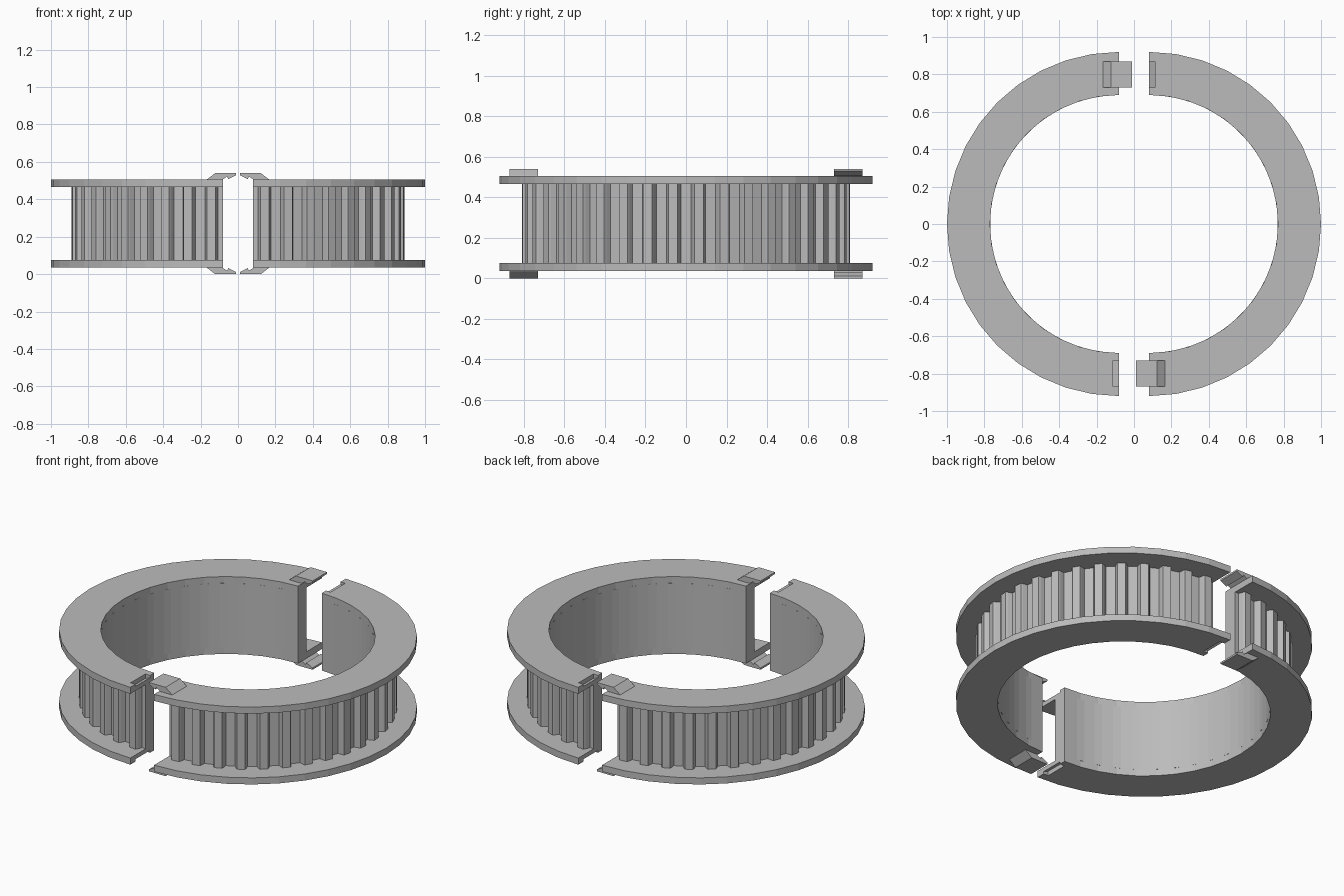
import bpy, bmesh
from math import sin, cos, radians

cube = bpy.data.objects.get("Cube")
if cube:
    bpy.data.objects.remove(cube, do_unlink=True)

HEIGHT = 0.54          # overall height, parts mirror about its middle
GAP = 0.08             # distance from the centre to each cut face
BORE, TOOTH, ROOT, RIM = 0.69, 0.81, 0.772, 0.92
STEP = 9               # degrees per tooth and per flange facet

grey = bpy.data.materials.new("light_grey")
grey.use_nodes = True
color = (0.5, 0.5, 0.5, 1)
grey.diffuse_color = color
bsdf = grey.node_tree.nodes["Principled BSDF"]
bsdf.inputs["Base Color"].default_value = color
bsdf.inputs["Roughness"].default_value = 0.6


def finish(name, bm):
    bmesh.ops.recalc_face_normals(bm, faces=bm.faces)
    mesh = bpy.data.meshes.new(name)
    bm.to_mesh(mesh)
    bm.free()
    mesh.materials.append(grey)
    obj = bpy.data.objects.new(name, mesh)
    bpy.context.collection.objects.link(obj)
    return obj


def place(x, y, z, side, flip):
    """Turn a point half way round for the other side, mirror it for the underside."""
    return (side * x, side * y, HEIGHT - z if flip else z)


def bore_radius(angle):
    """Keep the bore on the flat facets of a regular polygon."""
    return BORE * cos(radians(STEP / 2)) / cos(radians(angle % STEP - STEP / 2))


def half_ring(name, samples, z0, z1, side, flip=False):
    """Half ring swept through (angle, outer radius) samples."""
    bm = bmesh.new()
    loops = []
    for angle, outer in samples:
        c, s = cos(radians(angle)), sin(radians(angle))
        inner = bore_radius(angle)
        corners = ((inner, z0), (outer, z0), (outer, z1), (inner, z1))
        loops.append([bm.verts.new(place(GAP + r * c, r * s, z, side, flip)) for r, z in corners])
    for a, b in zip(loops, loops[1:]):
        for i in range(4):
            j = (i + 1) % 4
            bm.faces.new((a[i], a[j], b[j], b[i]))
    bm.faces.new(loops[0])
    bm.faces.new(loops[-1])
    return finish(name, bm)


def prism(name, profile, y0, y1, side, flip):
    """Extrude an x-z profile along y."""
    bm = bmesh.new()
    ends = [[bm.verts.new(place(x, y, z, side, flip)) for x, z in profile] for y in (y0, y1)]
    for end in ends:
        bm.faces.new(end)
    for i in range(len(profile)):
        j = (i + 1) % len(profile)
        bm.faces.new((ends[0][i], ends[0][j], ends[1][j], ends[1][i]))
    return finish(name, bm)


def cut(obj, cutter):
    mod = obj.modifiers.new("notch", "BOOLEAN")
    mod.operation = "DIFFERENCE"
    mod.solver = "EXACT"
    mod.object = cutter
    graph = bpy.context.evaluated_depsgraph_get()
    mesh = bpy.data.meshes.new_from_object(obj.evaluated_get(graph))
    obj.modifiers.clear()
    obj.data = mesh
    bpy.data.objects.remove(cutter, do_unlink=True)


# Toothed outline: one trapezoid groove centred on every step
groove = ((-2.9, TOOTH), (-2.5, TOOTH - 0.012), (-1.9, ROOT),
          (1.9, ROOT), (2.5, TOOTH - 0.012), (2.9, TOOTH))
teeth = [(-90, ROOT)]
for centre in range(-90, 91, STEP):
    teeth += [(centre + d, r) for d, r in groove if -90 < centre + d < 90]
teeth.append((90, ROOT))

rim = [(a, RIM) for a in range(-90, 91, STEP)]

# Hooked clip and the notch that receives it
clip = ((0.17, 0.5), (0.165, 0.507), (0.122, HEIGHT), (0.01, HEIGHT), (0.01, 0.529),
        (0.052, 0.508), (0.058, 0.522), (0.085, 0.505), (0.085, 0.5))
notch = ((0.07, 0.52), (0.07, 0.495), (0.112, 0.478), (0.112, 0.52))

for side, label in ((1, "left"), (-1, "right")):
    half_ring(f"{label}_toothed_band", teeth, 0.075, 0.465, side)
    for flip, level in ((False, "upper"), (True, "lower")):
        flange = half_ring(f"{label}_{level}_flange", rim, 0.465, 0.505, side, flip)
        cut(flange, prism("notch_cutter", notch, 0.73, 0.87, side, flip))
        prism(f"{label}_{level}_clip", clip, -0.87, -0.73, side, flip)
